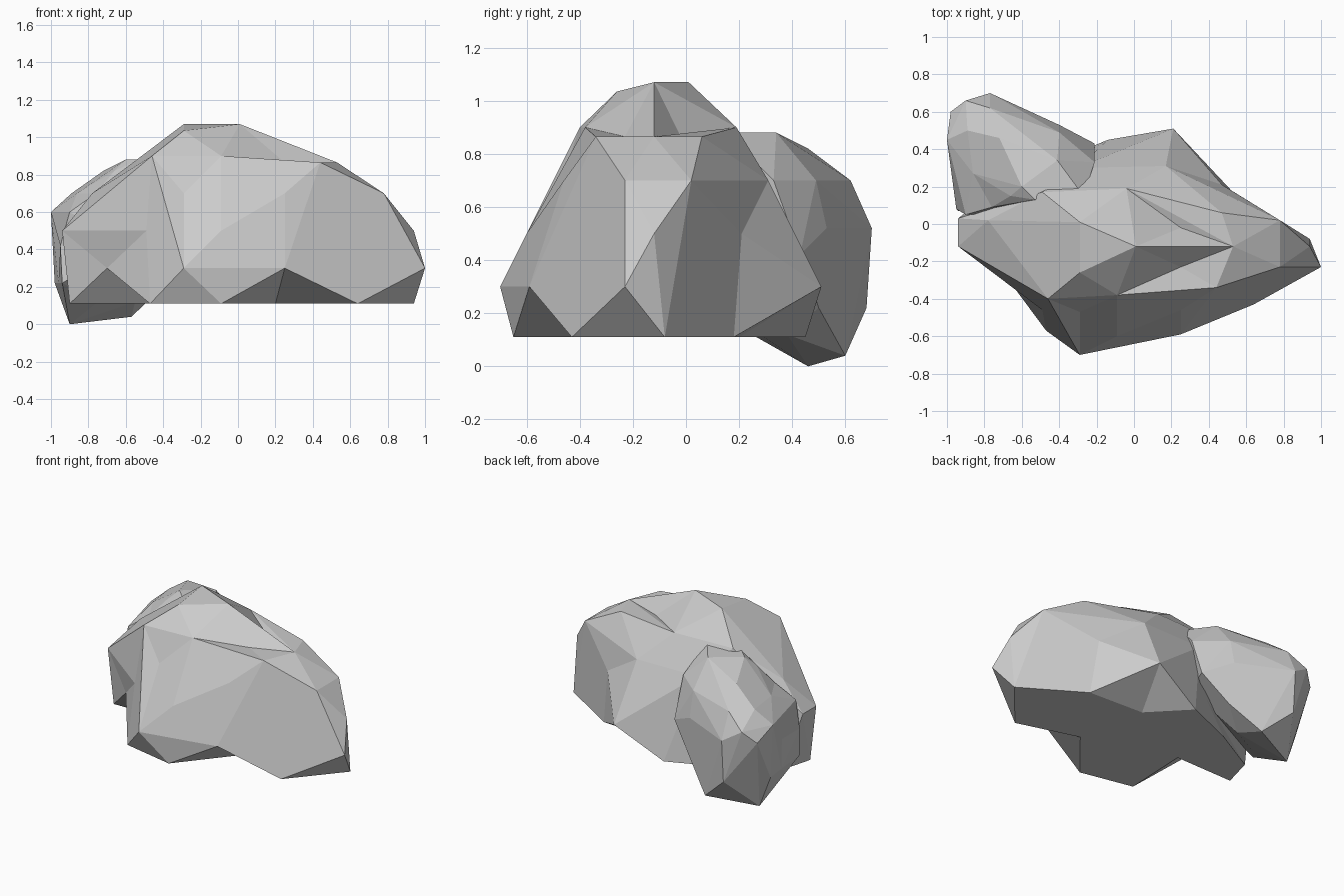
import bpy
import bmesh
from mathutils import Vector

if "Cube" in bpy.data.objects:
    bpy.data.objects.remove(bpy.data.objects["Cube"])


def bulge(e):
    """Signed fold of an edge: negative where the surface is concave."""
    return e.calc_face_angle_signed(0.0)


def rock(name, points, centre, size, flip_above):
    """Faceted rock: points are linked by their direction from the centre,
    so the surface may be dented as well as convex."""
    bm = bmesh.new()
    place = {}
    centre = Vector(centre)
    for p in points:
        d = Vector(p) - centre
        d = Vector((d.x / size[0], d.y / size[1], d.z / size[2])).normalized()
        place[bm.verts.new(d)] = Vector(p)
    bmesh.ops.convex_hull(bm, input=bm.verts[:])
    for v in bm.verts:
        v.co = place[v]
    bmesh.ops.recalc_face_normals(bm, faces=bm.faces[:])
    # Turn sunken diagonals of diamond facets outward
    for _ in range(4):
        bm.normal_update()
        dents = [e for e in bm.edges if bulge(e) < -0.03
                 and min(v.co.z for v in e.verts) > flip_above]
        for e in dents:
            if not e.is_valid or bulge(e) > -0.03:
                continue
            a, b = e.verts
            c, d = [next(v for v in f.verts if v not in (a, b)) for f in e.link_faces]
            # Only flip when the new diagonal really crosses the old one
            n = (e.link_faces[0].normal + e.link_faces[1].normal).normalized()
            axis = (d.co - c.co)
            s1 = axis.cross(a.co - c.co).dot(n)
            s2 = axis.cross(b.co - c.co).dot(n)
            limit = 0.12 * axis.length * (a.co - b.co).length
            if s1 * s2 < 0 and min(abs(s1), abs(s2)) > limit:
                bmesh.ops.rotate_edges(bm, edges=[e], use_ccw=True)
                bm.normal_update()
    bmesh.ops.dissolve_limit(bm, angle_limit=0.08, verts=bm.verts[:], edges=bm.edges[:])
    mesh = bpy.data.meshes.new(name)
    bm.to_mesh(mesh)
    bm.free()
    obj = bpy.data.objects.new(name, mesh)
    bpy.context.collection.objects.link(obj)
    return obj


def ring(z, *xy):
    return [(x, y, z) for x, y in xy]


# Large boulder: staggered rings, feet at 0.11 and a saddle near x = 0.25
lower = (ring(0.11, (-0.09, -0.65), (-0.47, -0.57), (-0.9, -0.11), (-0.84, 0.11), (-0.5, 0.3),
              (-0.14, 0.45), (0.52, 0.18), (0.94, -0.08), (0.64, -0.43))
         + ring(0.3, (-0.29, -0.70), (-0.70, -0.26), (-0.3, 0.36), (0.21, 0.51),
                (0.78, 0.02), (1.0, -0.23), (0.25, -0.59))
         + ring(0.5, (-0.09, -0.60), (-0.49, -0.46), (-0.94, -0.12), (-0.94, 0.03),
                (-0.04, 0.40), (0.47, 0.21), (0.94, -0.12), (0.60, -0.37)))
upper = (ring(0.7, (-0.29, -0.47), (-0.70, -0.26), (-0.78, 0.02), (-0.3, 0.3),
              (0.17, 0.31), (0.78, 0.02), (0.78, -0.23), (0.25, -0.46))
         + ring(0.865, (0.44, -0.34), (0.53, -0.12), (0.47, 0.06), (0.25, -0.02), (0.25, -0.23))
         + ring(0.9, (-0.46, -0.40), (-0.09, -0.38), (-0.04, 0.19), (-0.49, 0.17))
         + [(-0.29, -0.26, 1.035)]
         + ring(1.07, (0.01, -0.12), (-0.29, 0.01)))
# Underside: flat middle, with dents rising to the ring above
under = ring(0.11, (-0.2, -0.38), (0.2, -0.3), (-0.45, -0.1), (0.5, -0.12), (0.1, 0.2), (-0.3, 0.12), (0.0, -0.1))
rock("large_boulder", lower + upper + under, (0.0, -0.08, 0.48), (0.95, 0.58, 0.5), 0.2)

# Small boulder leaning against the back left
small = ([(-0.9, 0.46, 0.0), (-0.57, 0.60, 0.04)]
         + ring(0.12, (-0.55, 0.38), (-0.75, 0.28))
         + ring(0.22, (-0.98, 0.45), (-0.77, 0.68), (-0.38, 0.5), (-0.96, 0.3), (-0.94, 0.07))
         + ring(0.42, (-0.95, 0.08), (-0.21, 0.43), (-0.3, 0.2), (-0.6, 0.05), (-0.95, 0.28))
         + ring(0.52, (-0.98, 0.6), (-0.77, 0.70), (-0.4, 0.53))
         + ring(0.6, (-1.0, 0.45), (-0.9, 0.66), (-0.90, 0.05))
         + ring(0.7, (-0.89, 0.5), (-0.77, 0.62), (-0.4, 0.49), (-0.76, 0.09), (-0.86, 0.27), (-0.21, 0.33))
         + ring(0.82, (-0.72, 0.46), (-0.66, 0.15))
         + ring(0.88, (-0.41, 0.34), (-0.6, 0.2), (-0.53, 0.13), (-0.27, 0.15)))
rock("small_boulder", small, (-0.64, 0.36, 0.45), (0.36, 0.34, 0.45), 0.0)
